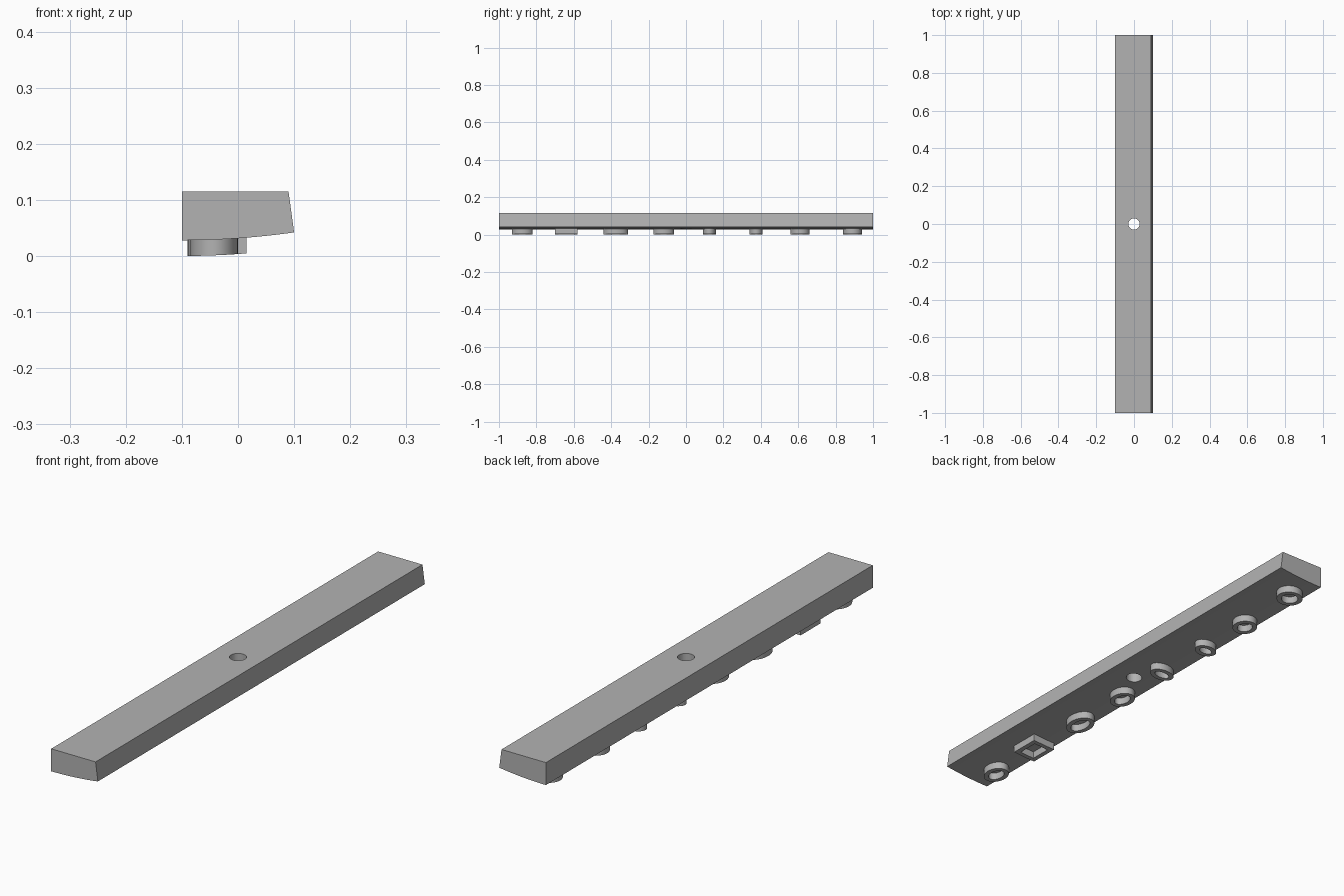
import bpy, bmesh, math

cube = bpy.data.objects.get("Cube")
if cube:
    bpy.data.objects.remove(cube, do_unlink=True)

grey = bpy.data.materials.new("plain_grey")
grey.use_nodes = True
grey.diffuse_color = (0.45, 0.45, 0.45, 1)
grey.node_tree.nodes["Principled BSDF"].inputs["Base Color"].default_value = grey.diffuse_color


def underside(x):
    """Height of the gently curved underside."""
    return 0.028 + 0.014 * ((x + 0.1) / 0.2) ** 2


def finish(name, bm):
    bmesh.ops.recalc_face_normals(bm, faces=bm.faces)
    mesh = bpy.data.meshes.new(name)
    bm.to_mesh(mesh)
    bm.free()
    mesh.materials.append(grey)
    obj = bpy.data.objects.new(name, mesh)
    bpy.context.collection.objects.link(obj)
    return obj


def smooth(obj):
    bpy.ops.object.select_all(action="DESELECT")
    obj.select_set(True)
    bpy.context.view_layer.objects.active = obj
    bpy.ops.object.shade_smooth_by_angle(angle=math.radians(30))


# Long bar: slanted side, curved underside
steps = 20
profile = [(-0.1, 0.115), (0.09, 0.115)]
for i in range(steps + 1):
    x = 0.1 - 0.2 * i / steps
    profile.append((x, underside(x)))
bm = bmesh.new()
face = bm.faces.new([bm.verts.new((x, -1, z)) for x, z in profile])
extruded = bmesh.ops.extrude_face_region(bm, geom=[face])["geom"]
bmesh.ops.translate(bm, vec=(0, 2, 0),
                    verts=[v for v in extruded if isinstance(v, bmesh.types.BMVert)])
bar = finish("bar", bm)

# Round through hole
bm = bmesh.new()
bmesh.ops.create_cone(bm, cap_ends=True, segments=32, radius1=0.03, radius2=0.03, depth=0.5)
cutter = finish("hole_cutter", bm)
cutter.hide_render = True
cutter.hide_set(True)
cut = bar.modifiers.new("hole", "BOOLEAN")
cut.operation = "DIFFERENCE"
cut.solver = "EXACT"
cut.object = cutter
smooth(bar)


# Hollow lugs below the bar
def lug(name, y, half_y, x_min, x_max, square):
    wall, depth, sides = 0.018, 0.028, 32
    cx, half_x = (x_min + x_max) / 2, (x_max - x_min) / 2
    bm = bmesh.new()
    rings = []
    for inset, drop in ((0, depth), (0, -0.003), (wall, -0.003), (wall, depth)):
        ring = []
        for i in range(sides):
            a = 2 * math.pi * i / sides
            c, s = math.cos(a), math.sin(a)
            r = 1 / max(abs(c), abs(s)) if square else 1
            px = cx + (half_x - inset) * c * r
            py = y + (half_y - inset) * s * r
            ring.append(bm.verts.new((px, py, underside(px) - drop)))
        rings.append(ring)
    for k in range(4):
        a, b = rings[k], rings[(k + 1) % 4]
        for i in range(sides):
            j = (i + 1) % sides
            bm.faces.new((a[i], a[j], b[j], b[i]))
    smooth(finish(name, bm))


lugs = [
    (-0.875, 0.055, -0.085, 0.0, False),
    (-0.64, 0.06, -0.085, 0.015, True),
    (-0.375, 0.065, -0.09, 0.0, False),
    (-0.12, 0.055, -0.085, 0.0, False),
    (0.125, 0.035, -0.085, 0.015, False),
    (0.375, 0.035, -0.09, 0.0, False),
    (0.61, 0.05, -0.09, 0.0, False),
    (0.89, 0.05, -0.085, 0.015, False),
]
for number, settings in enumerate(lugs, 1):
    lug(f"lug_{number}", *settings)
